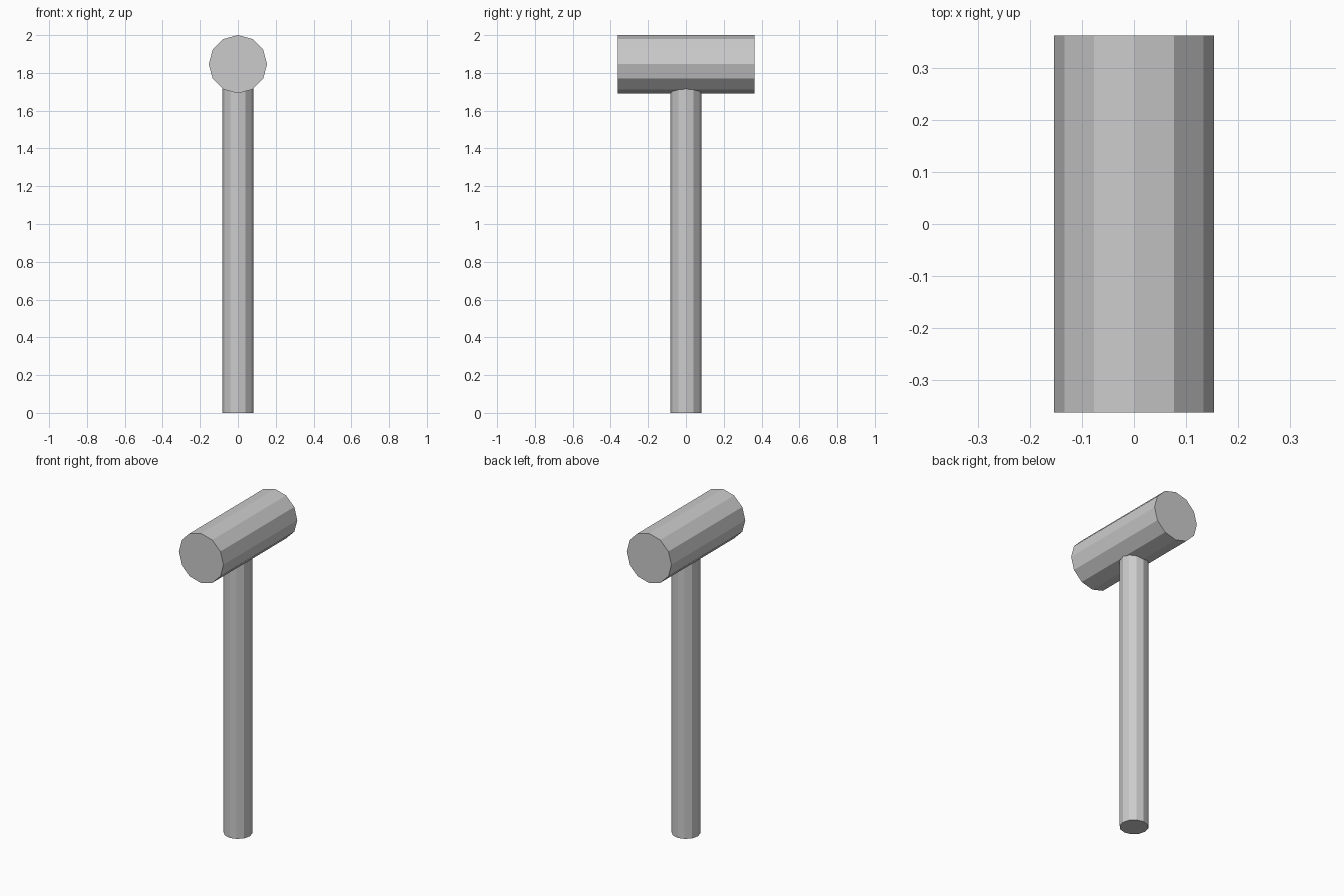
import bpy
from math import pi

if "Cube" in bpy.data.objects:
    bpy.data.objects.remove(bpy.data.objects["Cube"])

SIDES = 12
HEIGHT = 2.0
HEAD_RADIUS = 0.154
HEAD_LENGTH = 0.725
HANDLE_RADIUS = 0.081
HEAD_Z = HEIGHT - HEAD_RADIUS


def rod(name, radius, length, location, rotation=(0, 0, 0)):
    bpy.ops.mesh.primitive_cylinder_add(
        vertices=SIDES, radius=radius, depth=length,
        location=location, rotation=rotation)
    obj = bpy.context.object
    obj.name = obj.data.name = name
    return obj


# Handle: upright rod whose top is seated inside the head
rod("handle", HANDLE_RADIUS, HEAD_Z, (0, 0, HEAD_Z / 2))

# Head: thicker rod lying front to back, with a corner edge on top
rod("mallet_head", HEAD_RADIUS, HEAD_LENGTH, (0, 0, HEAD_Z), (pi / 2, 0, 0))
